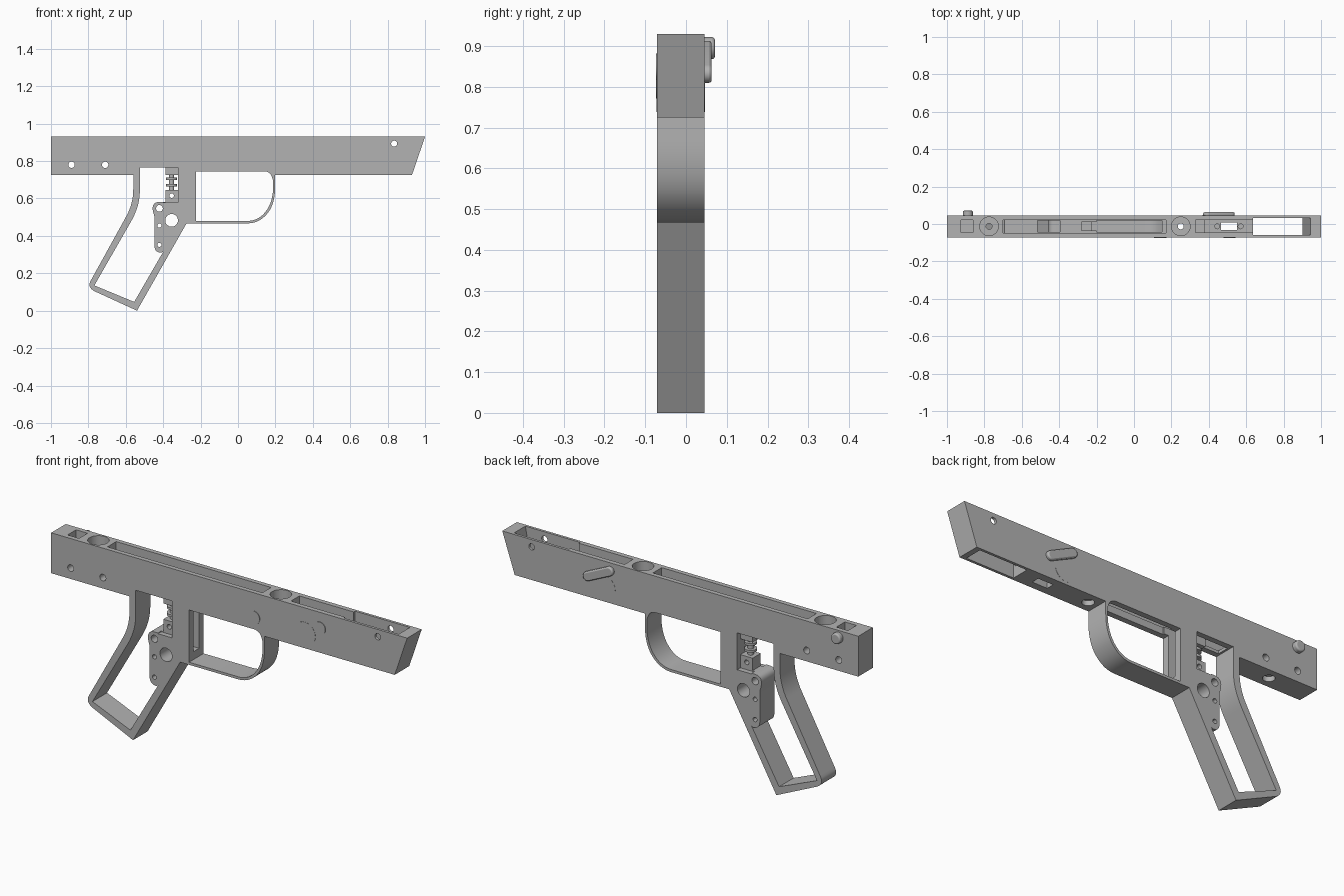
import bpy, bmesh, math
from mathutils import Vector, Matrix

if "Cube" in bpy.data.objects:
    bpy.data.objects.remove(bpy.data.objects["Cube"], do_unlink=True)

grey = bpy.data.materials.new("plain grey")
grey.use_nodes = True
grey.diffuse_color = (0.45, 0.45, 0.45, 1)
grey.node_tree.nodes["Principled BSDF"].inputs["Base Color"].default_value = (0.45, 0.45, 0.45, 1)

FRONT, BACK = -0.071, 0.046
MID = (FRONT + BACK) / 2


def finish(bm, name):
    bmesh.ops.recalc_face_normals(bm, faces=bm.faces)
    mesh = bpy.data.meshes.new(name)
    bm.to_mesh(mesh)
    bm.free()
    mesh.materials.append(grey)
    ob = bpy.data.objects.new(name, mesh)
    bpy.context.collection.objects.link(ob)
    return ob


def prism(name, points, y0=FRONT, y1=BACK):
    """Extrude an x-z outline through y."""
    bm = bmesh.new()
    face = bm.faces.new([bm.verts.new((x, y0, z)) for x, z in points])
    new = bmesh.ops.extrude_face_region(bm, geom=[face])["geom"]
    bmesh.ops.translate(bm, vec=(0, y1 - y0, 0),
                        verts=[v for v in new if isinstance(v, bmesh.types.BMVert)])
    return finish(bm, name)


def block(name, x0, x1, z0, z1, y0, y1):
    return prism(name, [(x0, z0), (x1, z0), (x1, z1), (x0, z1)], y0, y1)


def rod(name, start, end, radius, sides=32):
    start, end = Vector(start), Vector(end)
    axis = end - start
    bm = bmesh.new()
    turn = axis.to_track_quat('Z', 'Y').to_matrix().to_4x4()
    bmesh.ops.create_cone(bm, cap_ends=True, segments=sides, radius1=radius, radius2=radius,
                          depth=axis.length, matrix=Matrix.Translation((start + end) / 2) @ turn)
    return finish(bm, name)


def across(name, x, z, radius, y0=-0.2, y1=0.2):
    return rod(name, (x, y0, z), (x, y1, z), radius)


def curve(a, b, c, steps=12):
    """Curved run of points from a to c, pulled toward b."""
    a, b, c = Vector(a), Vector(b), Vector(c)
    return [tuple(a * (1 - t) ** 2 + b * 2 * t * (1 - t) + c * t * t)
            for t in (i / steps for i in range(steps + 1))]


def cut(target, cutter):
    mod = target.modifiers.new("cut", 'BOOLEAN')
    mod.operation, mod.solver, mod.object = 'DIFFERENCE', 'EXACT', cutter
    bpy.context.view_layer.objects.active = target
    bpy.ops.object.modifier_apply(modifier=mod.name)
    bpy.data.objects.remove(cutter, do_unlink=True)


# Receiver, grip and guard as one outline
outline = [(-1, 0.93), (-1, 0.725), (-0.56, 0.725)]
outline += curve((-0.56, 0.65), (-0.56, 0.57), (-0.6, 0.5))
outline += curve((-0.785, 0.165), (-0.81, 0.125), (-0.765, 0.103), 8)
outline += [(-0.54, 0), (-0.275, 0.467)]
outline += curve((0.05, 0.467), (0.12, 0.467), (0.165, 0.53), 10)
outline += curve((0.165, 0.53), (0.199, 0.58), (0.199, 0.667), 10)[1:]
outline += [(0.199, 0.725), (0.93, 0.725), (1, 0.93)]
frame = prism("frame", outline)

# Guard opening
opening = [(-0.225, 0.48)]
opening += curve((0.05, 0.48), (0.115, 0.48), (0.155, 0.54), 10)
opening += curve((0.155, 0.54), (0.188, 0.59), (0.188, 0.667), 10)[1:]
opening += curve((0.188, 0.69), (0.18, 0.745), (0.14, 0.745), 8) + [(-0.225, 0.745)]
cut(frame, prism("guard_cutter", opening, -0.2, 0.2))

# Grip opening with the pivot lug left standing at its front
opening = [(-0.525, 0.765)]
opening += curve((-0.525, 0.64), (-0.525, 0.56), (-0.57, 0.48))
opening += [(-0.768, 0.135), (-0.555, 0.047), (-0.4, 0.315)]
opening += curve((-0.41, 0.31), (-0.447, 0.31), (-0.447, 0.35), 6)
opening += curve((-0.447, 0.505), (-0.475, 0.58), (-0.42, 0.582), 8)
opening += [(-0.388, 0.582), (-0.388, 0.765)]
cut(frame, prism("grip_cutter", opening, -0.2, 0.2))

# Thinner web beside the post, with a window
for y0, y1 in ((-0.2, -0.045), (0.02, 0.2)):
    cut(frame, block("web_cutter", -0.4, -0.32, 0.578, 0.765, y0, y1))
cut(frame, block("window_cutter", -0.4, -0.32, 0.645, 0.725, -0.2, 0.2))

# Cross holes
for x, z, r in ((-0.89, 0.78, 0.017), (-0.71, 0.78, 0.017), (0.835, 0.893, 0.016),
                (-0.355, 0.483, 0.034), (-0.42, 0.547, 0.018), (-0.42, 0.455, 0.011),
                (-0.42, 0.352, 0.011), (-0.355, 0.615, 0.012)):
    cut(frame, across("hole_cutter", x, z, r))

# Pockets in the top: x range, floor, half width
for x0, x1, floor, half in ((-0.925, -0.86, 0.82, 0.034), (-0.7, 0.17, 0.78, 0.035),
                            (0.33, 0.64, 0.81, 0.034), (0.38, 0.64, 0.78, 0.034)):
    cut(frame, block("pocket_cutter", x0, x1, floor, 1, MID - half, MID + half))

# Openings running down through the pocket floors
for x0, x1, z0, half in ((-0.515, -0.395, 0.75, 0.03), (-0.2, 0.15, 0.7, 0.03),
                         (-0.28, -0.2, 0.52, 0.022), (0.465, 0.55, 0.7, 0.02)):
    cut(frame, block("slot_cutter", x0, x1, z0, 0.8, MID - half, MID + half))
cut(frame, prism("front_cutter", [(0.635, 0.7), (0.897, 0.7), (0.947, 0.95), (0.635, 0.95)],
                 MID - 0.045, MID + 0.045))

# Counterbored upright holes
for x in (-0.775, 0.25):
    cut(frame, rod("bore_cutter", (x, MID, 0.82), (x, MID, 1), 0.05))
    cut(frame, rod("bolt_cutter", (x, MID, 0.7), (x, MID, 0.9), 0.016))
    cut(frame, rod("lower_cutter", (x, MID, 0.7), (x, MID, 0.75), 0.028))
for x in (0.445, 0.57):
    cut(frame, rod("screw_cutter", (x, MID, 0.74), (x, MID, 0.9), 0.013))

# Small spool in the web window
parts = [frame]
parts.append(rod("spool_core", (-0.355, MID, 0.64), (-0.355, MID, 0.73), 0.014, 20))
for z in (0.665, 0.7):
    parts.append(rod("spool_flange", (-0.355, MID, z), (-0.355, MID, z + 0.012), 0.03, 24))

# Pin ends on the front and back faces
for name, x, z, r, lift in (("front_pin", 0.14, 0.805, 0.033, 0.003),
                            ("front_selector_disc", 0.425, 0.798, 0.06, 0.001),
                            ("front_stop_pin", 0.51, 0.85, 0.032, 0.003)):
    parts.append(across(name, x, z, r, FRONT - lift, FRONT + 0.006))
parts.append(across("back_selector_disc", 0.425, 0.798, 0.06, BACK - 0.006, BACK + 0.001))

# Rear knob with a rounded rim
knob = across("rear_knob", -0.888, 0.895, 0.027, BACK - 0.01, 0.071)
bevel = knob.modifiers.new("rim", 'BEVEL')
bevel.width, bevel.segments, bevel.limit_method = 0.007, 3, 'ANGLE'
parts.append(knob)

# Lever: a rounded bar lying on the back face
tip, root, r = Vector((0.515, 0.833)), Vector((0.393, 0.89)), 0.023
lean = math.atan2(tip.y - root.y, tip.x - root.x)
bar = []
for centre, begin in ((tip, lean - math.pi / 2), (root, lean + math.pi / 2)):
    for i in range(13):
        a = begin + math.pi * i / 12
        bar.append((centre.x + r * math.cos(a), centre.y + r * math.sin(a)))
lever = prism("selector_lever", bar, BACK - 0.005, 0.063)
bevel = lever.modifiers.new("rim", 'BEVEL')
bevel.width, bevel.segments, bevel.limit_method = 0.006, 2, 'ANGLE'
parts.append(lever)

# Smooth the curves, keep the edges sharp
bpy.ops.object.select_all(action='DESELECT')
for ob in parts:
    ob.select_set(True)
bpy.context.view_layer.objects.active = frame
bpy.ops.object.shade_smooth_by_angle(angle=math.radians(30))
